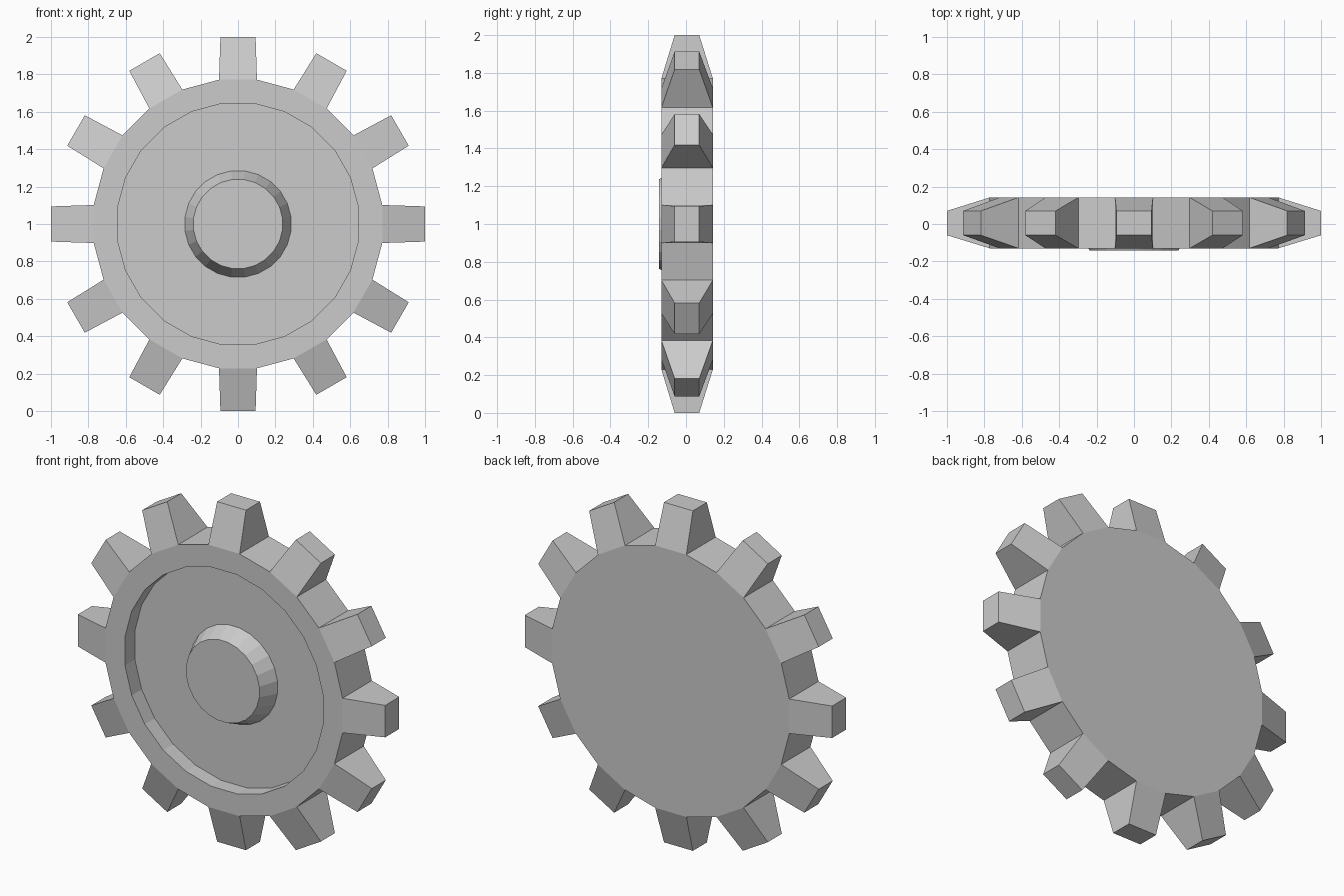
import bpy, bmesh, math
from mathutils import Vector

if "Cube" in bpy.data.objects:
    bpy.data.objects.remove(bpy.data.objects["Cube"])

SIDES = 24
STEP = 2 * math.pi / SIDES
CENTRE = Vector((0, 0, 1))


def ring(bm, radius, y):
    """24-sided ring around the y axis, flats facing up/down/left/right."""
    return [bm.verts.new((radius * math.cos((i - 0.5) * STEP), y,
                          1 + radius * math.sin((i - 0.5) * STEP)))
            for i in range(SIDES)]


def bridge(bm, a, b):
    return [bm.faces.new((a[i], a[(i + 1) % SIDES], b[(i + 1) % SIDES], b[i]))
            for i in range(SIDES)]


bm = bmesh.new()

# Disc profile (radius, y): back edge, front edge, recess, hub boss
profile = [(0.778, 0.142), (0.778, -0.13), (0.65, -0.13),
           (0.65, -0.038), (0.286, -0.038), (0.24, -0.142)]
rings = [ring(bm, r, y) for r, y in profile]
bands = [bridge(bm, a, b) for a, b in zip(rings, rings[1:])]
bm.faces.new(rings[0])
bm.faces.new(rings[-1])

# Teeth: extrude every second rim face into a tapered block
for i in range(0, SIDES, 2):
    out = Vector((math.cos(i * STEP), 0, math.sin(i * STEP)))
    side = Vector((-out.z, 0, out.x))
    tip = bmesh.ops.extrude_discrete_faces(bm, faces=[bands[0][i]])["faces"][0]
    for v in tip.verts:
        s = 1 if (v.co - CENTRE).dot(side) > 0 else -1
        y = 0.07 if v.co.y > 0 else -0.06
        v.co = CENTRE + out + side * (s * 0.094) + Vector((0, y, 0))

bmesh.ops.recalc_face_normals(bm, faces=bm.faces)
mesh = bpy.data.meshes.new("gear_wheel")
bm.to_mesh(mesh)
bm.free()
bpy.context.collection.objects.link(bpy.data.objects.new("gear_wheel", mesh))
